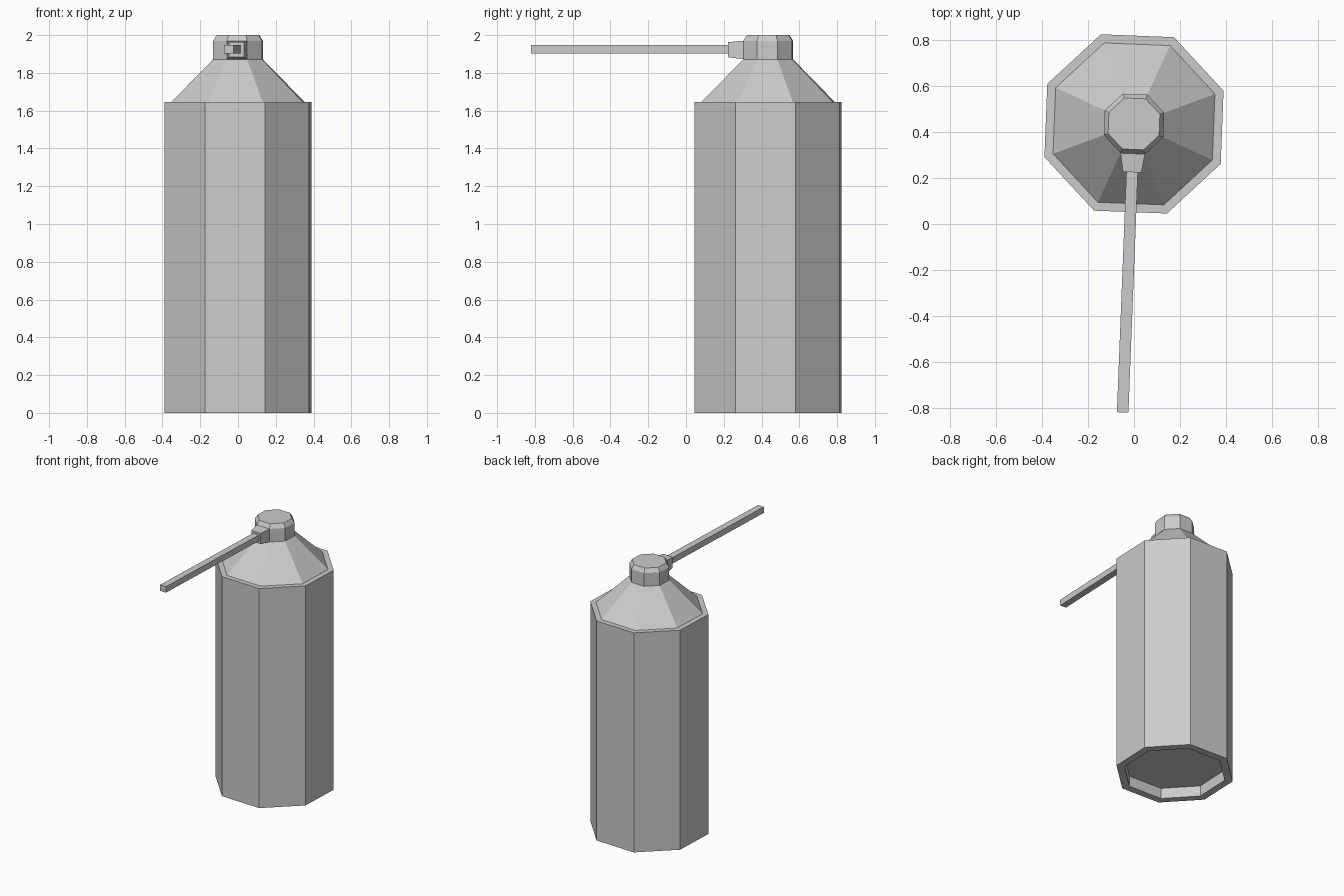
import bpy, bmesh, math
from mathutils import Matrix

if "Cube" in bpy.data.objects:
    bpy.data.objects.remove(bpy.data.objects["Cube"])

# Everything shares one axis, turned slightly about z
PLACE = Matrix.Translation((0, 0.435, 0)) @ Matrix.Rotation(math.radians(-2.25), 4, 'Z')

grey = bpy.data.materials.new("plain_grey")
grey.diffuse_color = (0.6, 0.6, 0.6, 1)
grey.use_nodes = True
grey.node_tree.nodes["Principled BSDF"].inputs["Base Color"].default_value = grey.diffuse_color


def octagon(r, z):
    return [(r * math.cos(math.radians(22.5 + 45 * i)),
             r * math.sin(math.radians(22.5 + 45 * i)), z) for i in range(8)]


def rectangle(w, h, y, z):
    return [(-w / 2, y, z - h / 2), (w / 2, y, z - h / 2),
            (w / 2, y, z + h / 2), (-w / 2, y, z + h / 2)]


def loft(name, sections, cap_start=True, cap_end=True):
    """Bridge a list of matching loops into one flat-shaded object."""
    bm = bmesh.new()
    loops = [[bm.verts.new(p) for p in s] for s in sections]
    n = len(loops[0])
    for a, b in zip(loops, loops[1:]):
        for i in range(n):
            j = (i + 1) % n
            bm.faces.new((a[i], a[j], b[j], b[i]))
    if cap_start:
        bm.faces.new(loops[0][::-1])
    if cap_end:
        bm.faces.new(loops[-1])
    bmesh.ops.recalc_face_normals(bm, faces=bm.faces)
    me = bpy.data.meshes.new(name)
    bm.to_mesh(me)
    bm.free()
    me.materials.append(grey)
    ob = bpy.data.objects.new(name, me)
    ob.matrix_world = PLACE
    bpy.context.collection.objects.link(ob)
    return ob


# Can: recessed base, straight wall, rim, sloped shoulder and bevelled cap
profile = [(0.357, 0.08), (0.357, 0), (0.415, 0), (0.415, 1.647),
           (0.375, 1.647), (0.14, 1.872), (0.14, 1.97), (0.12, 2.0)]
loft("spray_can", [octagon(r, z) for r, z in profile])

# Tapered nozzle on the front of the cap
loft("nozzle", [rectangle(0.107, 0.098, -0.128, 1.921),
                rectangle(0.08, 0.08, -0.21, 1.923)], cap_start=False)

# Long straw held by the nozzle
loft("straw", [rectangle(0.05, 0.045, -0.205, 1.924),
               rectangle(0.05, 0.045, -1.255, 1.924)])
